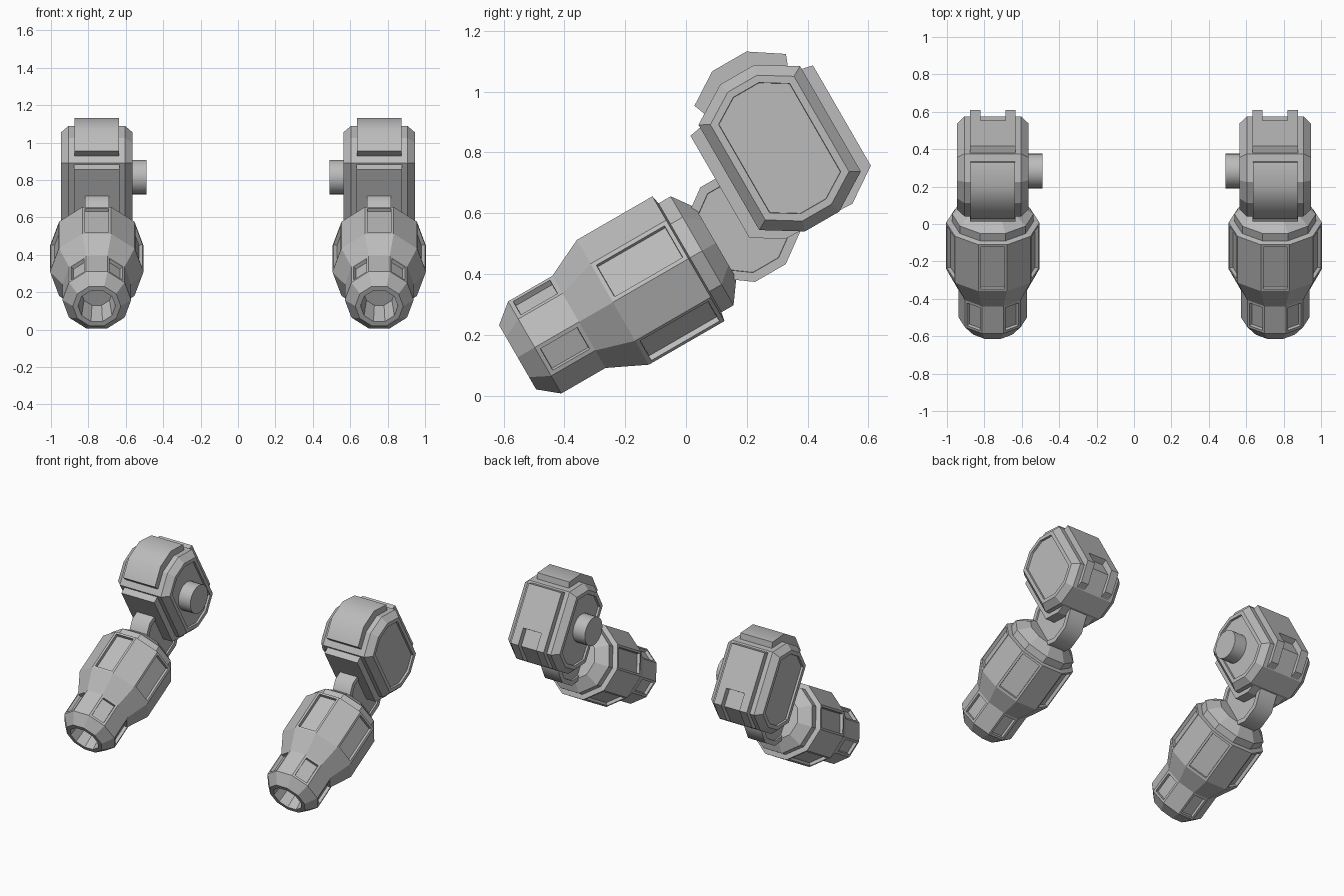
import bpy, bmesh, math

cube = bpy.data.objects.get("Cube")
if cube:
    bpy.data.objects.remove(cube, do_unlink=True)

grey = bpy.data.materials.new("plain grey")
grey.use_nodes = True
colour = (0.5, 0.5, 0.5, 1)
grey.diffuse_color = colour
grey.node_tree.nodes["Principled BSDF"].inputs["Base Color"].default_value = colour

TILT = math.radians(30)   # the whole arm is tilted about x
ARM_X = 0.755
SIDES = 10


def finish(bm, name, side, smooth=None):
    """Turn a bmesh in arm space (x across, y along, z up) into a tilted object."""
    mesh = bpy.data.meshes.new(name)
    bm.to_mesh(mesh)
    bm.free()
    mesh.materials.append(grey)
    ob = bpy.data.objects.new(name, mesh)
    bpy.context.scene.collection.objects.link(ob)
    ob.location.x = side * ARM_X
    ob.rotation_euler.x = TILT
    if smooth:
        bpy.ops.object.select_all(action='DESELECT')
        ob.select_set(True)
        bpy.context.view_layer.objects.active = ob
        bpy.ops.object.shade_smooth_by_angle(angle=math.radians(smooth))
    return ob


def inset(bm, faces, thickness, depth=0.0):
    bmesh.ops.inset_individual(bm, faces=faces, thickness=thickness, depth=depth,
                               use_even_offset=True)


def recess(bm, faces, margin, depth):
    inset(bm, faces, margin)
    inset(bm, faces, 0.001, -depth)


def prism(profile, x0, x1, centre):
    """Extrude a (y, z) profile across x; returns the bmesh and its end faces."""
    bm = bmesh.new()
    rings = [[bm.verts.new((x, centre[0] + y, centre[1] + z)) for y, z in profile]
             for x in (x0, x1)]
    ends = [bm.faces.new(r) for r in rings]
    n = len(profile)
    for i in range(n):
        j = (i + 1) % n
        bm.faces.new((rings[0][i], rings[0][j], rings[1][j], rings[1][i]))
    bmesh.ops.recalc_face_normals(bm, faces=bm.faces[:])
    return bm, ends


def circle(radius, n, start=0.0):
    return [(radius * math.cos(start + math.tau * i / n),
             radius * math.sin(start + math.tau * i / n)) for i in range(n)]


def forearm(side):
    # (position along arm, flat-to-centre radius), from inside the muzzle to the elbow
    rings = [(-0.27, 0.08), (-0.417, 0.095), (-0.417, 0.122), (-0.352, 0.175),
             (-0.184, 0.175), (-0.055, 0.237), (0.232, 0.237), (0.238, 0.207),
             (0.284, 0.207), (0.336, 0.135)]
    bm = bmesh.new()
    loops = []
    for y, apothem in rings:
        r = apothem / math.cos(math.pi / SIDES)
        loops.append([bm.verts.new((px, y, 0.386 + pz)) for px, pz in circle(r, SIDES)])
    bands = []
    for a, b in zip(loops, loops[1:]):
        bands.append([bm.faces.new((a[k], a[(k + 1) % SIDES], b[(k + 1) % SIDES], b[k]))
                      for k in range(SIDES)])
    bm.faces.new(loops[0])
    bm.faces.new(loops[-1])
    bmesh.ops.recalc_face_normals(bm, faces=bm.faces[:])
    # alternating sunken panels on the wide and narrow sections
    recess(bm, bands[5][0::2], 0.014, 0.02)
    recess(bm, bands[3][1::2], 0.014, 0.02)
    finish(bm, "forearm", side)


def elbow(side):
    bm, ends = prism(circle(0.189, SIDES), -0.064, 0.064, (0.442, 0.39))
    recess(bm, ends, 0.03, 0.01)
    finish(bm, "elbow_disc", side, 40)


def upper_arm(side):
    centre = (0.674, 0.551)
    # bevelled octagonal housing with sunken side panels
    octagon = [(0.193, 0.2), (0.065, 0.279), (-0.065, 0.279), (-0.193, 0.2),
               (-0.193, -0.2), (-0.065, -0.279), (0.065, -0.279), (0.193, -0.2)]
    bm, ends = prism(octagon, -0.152, 0.152, centre)
    inset(bm, ends, 0.034, 0.04)
    recess(bm, ends, 0.024, 0.014)
    finish(bm, "upper_arm_housing", side)

    # armour over the top
    pad = [(-0.173, 0.261), (-0.066, 0.33), (0.064, 0.33), (0.173, 0.258),
           (0.15, 0.2), (-0.15, 0.2)]
    bm, _ = prism(pad, -0.118, 0.118, centre)
    finish(bm, "shoulder_pad", side, 36)

    # front and back plates, the back one notched at the lower middle
    front = [(-0.19, 0.19), (-0.234, 0.182), (-0.234, -0.205), (-0.135, -0.268)]
    back = [(0.116, -0.278), (0.231, -0.2), (0.231, 0.181), (0.19, 0.19)]
    notched = [(0.1, -0.25), (0.185, -0.2), (0.185, -0.09), (0.231, -0.09)] + back[2:]
    for name, x0, x1, rear in (("outer_plate", -0.122, -0.067, back),
                               ("middle_plate", -0.067, 0.067, notched),
                               ("inner_plate", 0.067, 0.122, back)):
        bm, _ = prism(front + rear, x0, x1, centre)
        finish(bm, name, side)

    # shoulder peg pointing to the middle
    bm, _ = prism(circle(0.093, 24), -side * 0.15, -side * 0.267, (0.653, 0.564))
    finish(bm, "shoulder_peg", side, 30)


for side in (1, -1):
    forearm(side)
    elbow(side)
    upper_arm(side)
